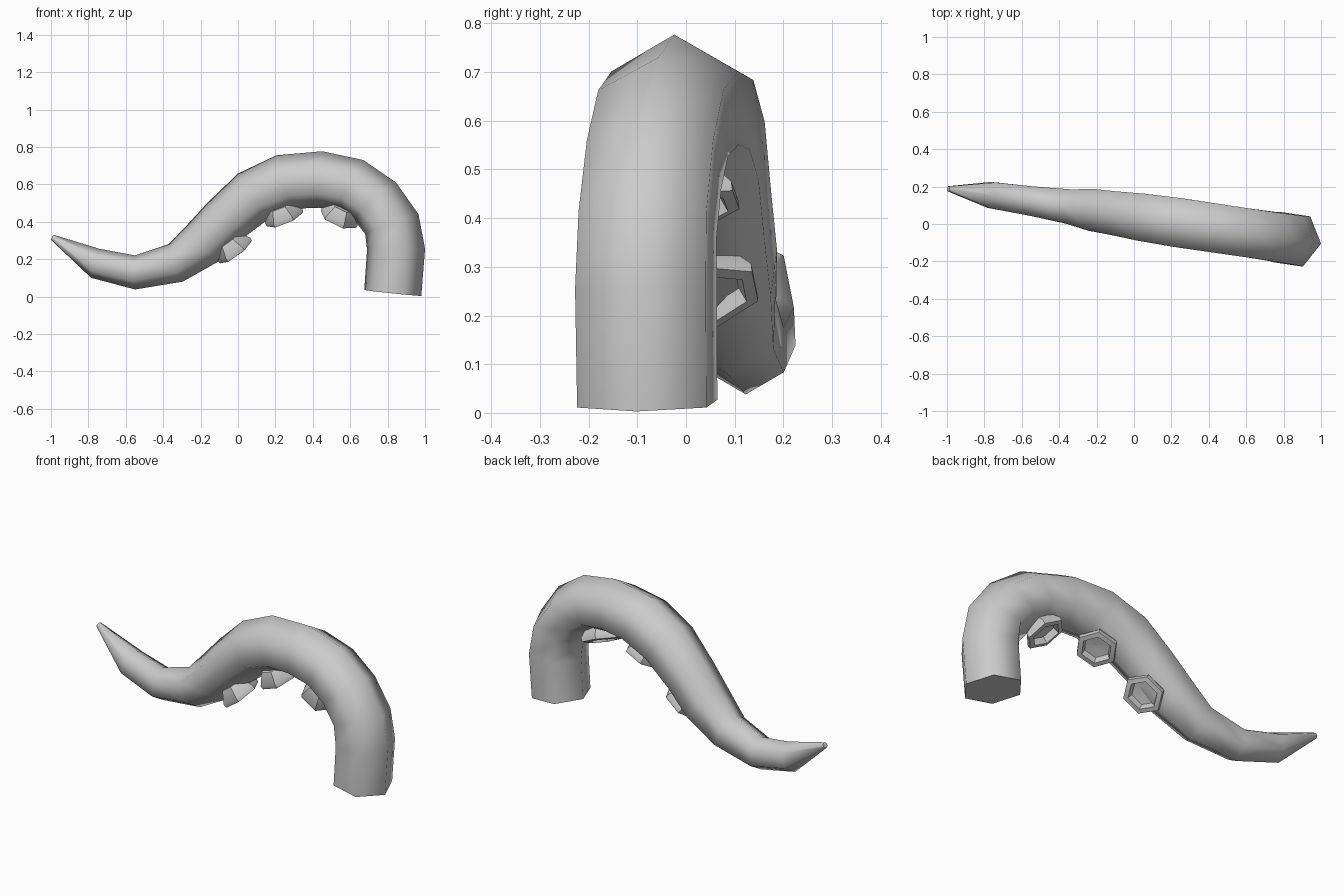
import bpy, bmesh, math
from mathutils import Vector

if "Cube" in bpy.data.objects:
    bpy.data.objects.remove(bpy.data.objects["Cube"])

SLOPE = -0.147                      # the arm lies in a vertical plane turned slightly from x


def on_plane(x, z):
    return Vector((x, -0.08 + SLOPE * (x - 0.83), z))


SIDE = Vector((-SLOPE, 1, 0)).normalized()


def skin(name, rings, smooth=65):
    """Bridge six-sided rings into a closed, smooth shaded tube."""
    bm = bmesh.new()
    loops = [[bm.verts.new(p) for p in ring] for ring in rings]
    for a, b in zip(loops, loops[1:]):
        for i in range(6):
            j = (i + 1) % 6
            bm.faces.new((a[i], a[j], b[j], b[i]))
    bm.faces.new(loops[0])
    bm.faces.new(loops[-1])
    bmesh.ops.recalc_face_normals(bm, faces=bm.faces)
    me = bpy.data.meshes.new(name)
    bm.to_mesh(me)
    bm.free()
    ob = bpy.data.objects.new(name, me)
    bpy.context.collection.objects.link(ob)
    bpy.ops.object.select_all(action='DESELECT')
    ob.select_set(True)
    bpy.context.view_layer.objects.active = ob
    bpy.ops.object.shade_smooth_by_angle(angle=math.radians(smooth))
    return ob


def hexagon(c, u, v, r=1.0):
    return [c + u * (r * math.cos(i * math.pi / 3)) + v * (r * math.sin(i * math.pi / 3))
            for i in range(6)]


# Tentacle: outer and inner edge of each ring, (x, z) from base to tip
edges = [
    ((0.98, 0.003), (0.675, 0.035)), ((1.0, 0.255), (0.69, 0.25)),
    ((0.965, 0.44), (0.68, 0.335)), ((0.845, 0.61), (0.62, 0.41)),
    ((0.67, 0.73), (0.54, 0.46)), ((0.45, 0.777), (0.43, 0.475)),
    ((0.205, 0.755), (0.31, 0.47)), ((0.0, 0.658), (0.17, 0.42)),
    ((-0.165, 0.50), (0.025, 0.31)), ((-0.27, 0.385), (-0.10, 0.19)),
    ((-0.37, 0.28), (-0.295, 0.08)), ((-0.55, 0.22), (-0.55, 0.038)),
    ((-0.74, 0.255), (-0.785, 0.10)), ((-0.985, 0.33), (-1.0, 0.303)),
]
rings = []
for o, i in edges:
    o, i = on_plane(*o), on_plane(*i)
    u = (o - i) / 2
    rings.append(hexagon((o + i) / 2, u, SIDE * u.length))
skin("tentacle", rings)

# Suckers: hollow cups on the underside, (rim centre x, z, slope of rim in degrees)
profile = [(0.07, -0.08), (0.108, -0.02), (0.105, 0.0), (0.078, 0.004),
           (0.068, -0.03), (0.02, -0.035)]
TILT = math.radians(17)             # cups lean a little to the back
for n, (x, z, deg) in enumerate([(0.535, 0.412, -26), (0.25, 0.413, 21), (-0.012, 0.238, 35)]):
    a = math.radians(deg)
    along = (Vector((1, SLOPE, 0)).normalized() * math.cos(a) + Vector((0, 0, math.sin(a))))
    down = along.cross(SIDE)
    if down.z > 0:
        down = -down
    axis = down * math.cos(TILT) + SIDE * math.sin(TILT)
    across = axis.cross(along)
    c = on_plane(x, z) + SIDE * 0.01
    skin(f"sucker_{n + 1}", [hexagon(c + axis * h, along, across, r) for r, h in profile], 50)
